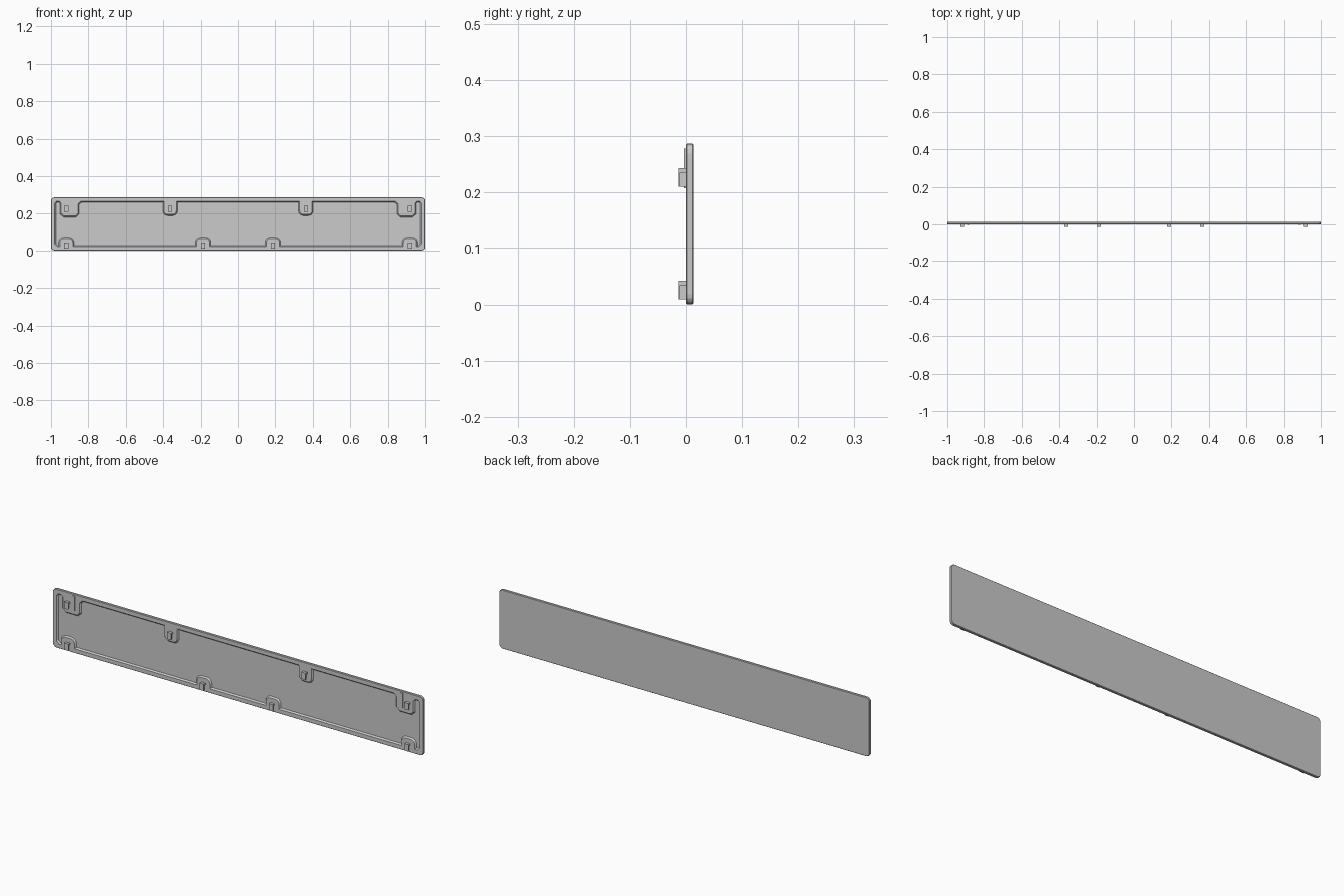
import bpy, bmesh, math
from mathutils import Vector

if "Cube" in bpy.data.objects:
    bpy.data.objects.remove(bpy.data.objects["Cube"])

FRONT, FLOOR, BACK = 0.0, 0.007, 0.0135
HEIGHT = 0.287


def rounded_rect(x0, x1, z0, z1, r, n=4):
    pts = []
    for cx, cz, a0 in ((x1 - r, z0 + r, -90), (x1 - r, z1 - r, 0),
                       (x0 + r, z1 - r, 90), (x0 + r, z0 + r, 180)):
        for i in range(n + 1):
            a = math.radians(a0 + 90 * i / n)
            pts.append((cx + r * math.cos(a), cz + r * math.sin(a)))
    return pts


def inset(pts, d):
    # mitred offset of a counter-clockwise loop
    out = []
    for i, p in enumerate(pts):
        p = Vector(p)
        a = (p - Vector(pts[i - 1])).normalized()
        b = (Vector(pts[(i + 1) % len(pts)]) - p).normalized()
        na, nb = Vector((-a.y, a.x)), Vector((-b.y, b.x))
        out.append(tuple(p + (na + nb) * (d / (1 + na.dot(nb)))))
    return out


def pad(cx, half, base, tip, steps=4):
    # rounded tab outline, from low x to high x
    r = half * 0.6
    s = 1 if tip > base else -1
    pts = [(cx - half, base)]
    for side in (-1, 1):
        for i in range(steps + 1):
            t = i / steps * math.pi / 2
            if side > 0:
                t = math.pi / 2 - t
            pts.append((cx + side * (half - r + r * math.cos(t)),
                        tip - s * r + s * r * math.sin(t)))
    return pts + [(cx + half, base)]


def make_object(name, bm):
    bmesh.ops.recalc_face_normals(bm, faces=bm.faces)
    me = bpy.data.meshes.new(name)
    bm.to_mesh(me)
    bm.free()
    ob = bpy.data.objects.new(name, me)
    bpy.context.collection.objects.link(ob)
    return ob


def box(bm, x0, x1, y0, y1, z0, z1):
    vs = bmesh.ops.create_cube(bm, size=1)["verts"]
    for v in vs:
        v.co = Vector(((x0 + x1) / 2 + v.co.x * (x1 - x0),
                       (y0 + y1) / 2 + v.co.y * (y1 - y0),
                       (z0 + z1) / 2 + v.co.z * (z1 - z0)))


# Recess outline: right half, then mirrored
half = pad(0.187, 0.035, 0.021, 0.064) + pad(0.918, 0.035, 0.021, 0.064)
half += [(0.967, 0.021), (0.98, 0.034), (0.98, 0.256), (0.971, 0.266),
         (0.955, 0.266), (0.946, 0.256), (0.946, 0.202), (0.931, 0.188),
         (0.87, 0.188), (0.855, 0.202), (0.855, 0.252), (0.84, 0.266)]
half += pad(0.363, 0.033, 0.266, 0.196)[::-1]
recess = half + [(-x, z) for x, z in reversed(half)]

# Panel: one closed shell with a recessed front
bm = bmesh.new()


def loop(pts, y):
    vs = [bm.verts.new((x, y, z)) for x, z in pts]
    es = [bm.edges.new((vs[i - 1], vs[i])) for i in range(len(vs))]
    return vs, es


def bridge(a, b):
    for i in range(len(a)):
        bm.faces.new((a[i - 1], a[i], b[i], b[i - 1]))


outline = rounded_rect(-1, 1, 0, HEIGHT, 0.018)
chamfered = inset(outline, 0.002)
face_rim, rim_edges = loop(chamfered, FRONT)
side_front, _ = loop(outline, FRONT + 0.002)
side_back, _ = loop(outline, BACK - 0.002)
back_rim, _ = loop(chamfered, BACK)
lip, lip_edges = loop(recess, FRONT)
floor, floor_edges = loop(inset(recess, 0.006), FLOOR)
bridge(face_rim, side_front)
bridge(side_front, side_back)
bridge(side_back, back_rim)
bridge(lip, floor)
bm.faces.new(back_rim)
bmesh.ops.triangle_fill(bm, edges=rim_edges + lip_edges, use_beauty=True,
                        normal=(0, -1, 0))
bmesh.ops.triangle_fill(bm, edges=floor_edges, use_beauty=True,
                        normal=(0, -1, 0))
make_object("panel", bm)


# Hooked clips: narrow stem, cap on top, front plate
def clip(name, x, z0, z1):
    bm = bmesh.new()
    w = 0.011
    box(bm, x - 0.006, x + 0.006, -0.011, FRONT + 0.001, z0, z1 - 0.008)
    box(bm, x - w, x + w, -0.0135, -0.0105, z0, z1)
    box(bm, x - w, x + w, -0.0105, FRONT + 0.001, z1 - 0.008, z1)
    make_object(name, bm)


for side, label in ((-1, "left"), (1, "right")):
    for x, part in ((0.918, "outer"), (0.363, "inner")):
        clip(f"top_{part}_clip_{label}", side * x, 0.21, 0.243)
    for x, part in ((0.918, "outer"), (0.187, "inner")):
        clip(f"bottom_{part}_clip_{label}", side * x, 0.009, 0.042)
    # Low locating rib beside each upper corner clip
    bm = bmesh.new()
    x = side * 0.885
    box(bm, x - 0.006, x + 0.006, -0.004, FRONT + 0.001, 0.208, 0.278)
    make_object(f"locating_rib_{label}", bm)
